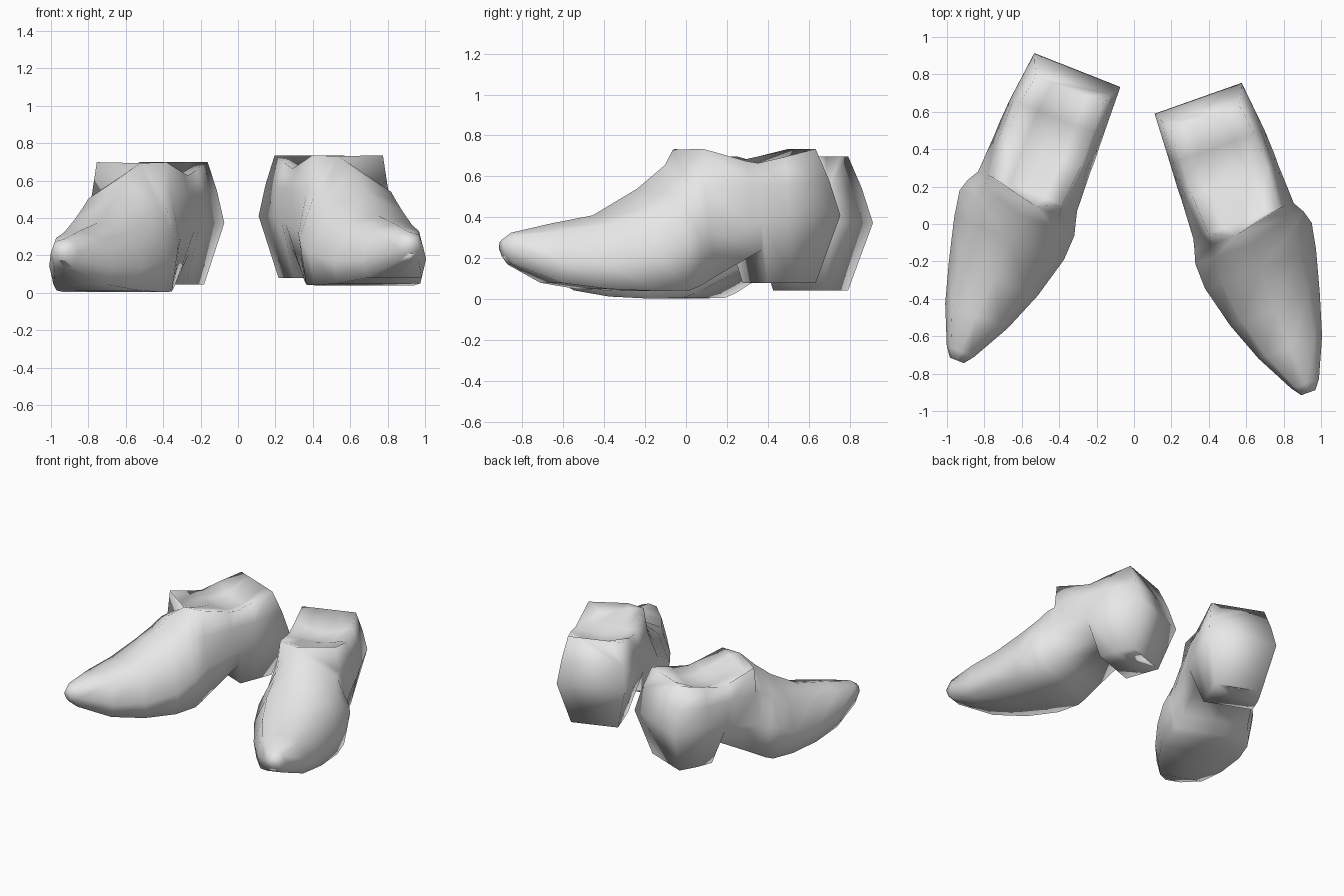
import bpy, bmesh, math
from mathutils import Matrix, Vector

cube = bpy.data.objects.get("Cube")
if cube:
    bpy.data.objects.remove(cube, do_unlink=True)

grey = bpy.data.materials.new("light grey")
grey.use_nodes = True
colour = (0.8, 0.8, 0.8, 1)
grey.diffuse_color = colour
grey.node_tree.nodes["Principled BSDF"].inputs["Base Color"].default_value = colour

# Cross-sections from heel to toe: distance along the shoe, the same for the
# sole edge, sideways shift, half widths (rim, shoulder, widest, sole),
# heights (rim, shoulder, widest, sole)
SECTIONS = [
    (0.11, 0.10, 0.00, 0.195, 0.225, 0.247, 0.17, 0.735, 0.58, 0.41, 0.08),
    (0.28, 0.23, 0.01, 0.210, 0.250, 0.268, 0.18, 0.695, 0.56, 0.41, 0.08),
    (0.42, 0.36, 0.01, 0.215, 0.250, 0.275, 0.18, 0.665, 0.56, 0.38, 0.08),
    (0.48, 0.40, 0.01, 0.215, 0.250, 0.275, 0.21, 0.675, 0.56, 0.37, 0.24),
    (0.70, 0.64, 0.01, 0.200, 0.230, 0.285, 0.24, 0.735, 0.55, 0.33, 0.115),
    (0.76, 0.74, 0.02, 0.000, 0.215, 0.310, 0.27, 0.730, 0.54, 0.31, 0.065),
    (0.83, 0.80, 0.02, 0.000, 0.220, 0.330, 0.28, 0.655, 0.49, 0.29, 0.043),
    (0.97, 0.97, 0.01, 0.000, 0.220, 0.315, 0.285, 0.540, 0.43, 0.21, 0.04),
    (1.20, 1.20, 0.01, 0.000, 0.190, 0.255, 0.235, 0.410, 0.36, 0.17, 0.05),
    (1.42, 1.42, 0.02, 0.000, 0.140, 0.180, 0.155, 0.370, 0.33, 0.18, 0.08),
    (1.63, 1.63, 0.03, 0.000, 0.055, 0.078, 0.055, 0.325, 0.31, 0.25, 0.17),
    (1.68, 1.67, 0.03, 0.000, 0.025, 0.040, 0.025, 0.290, 0.28, 0.25, 0.21),
]
BACK_BULGE = (0, -0.06, -0.11, 0)   # curve of the back wall, top to bottom

# Heights of the surface filling the opening: inner side, middle, outer side
FILLING = [
    (0.735, 0.735, 0.735),
    (0.65, 0.63, 0.65),
    (0.64, 0.63, 0.64),
    (0.66, 0.65, 0.66),
    (0.72, 0.69, 0.66),
]


def section_points(index):
    v, v_sole, shift, *rest = SECTIONS[index]
    widths, heights = rest[:4], rest[4:]
    half = []
    for level in range(4):
        along = v_sole if level == 3 else v
        if index == 0:
            along += BACK_BULGE[level]
        half.append((widths[level], along, heights[level]))
    inner = [Vector((shift - w, -a, z)) for w, a, z in half]
    outer = [Vector((shift + w, -a, z)) for w, a, z in reversed(half)]
    points = inner + [Vector((shift, -v_sole, heights[3]))] + outer
    # The throat of the upper peaks on the inner side
    if index == 5:
        points[0].x = points[-1].x = -0.06
    return points


def add_filling(bm, rings):
    rows = []
    for ring, heights in zip(rings, FILLING):
        a, b = ring[0].co, ring[-1].co
        middle = [bm.verts.new((*a.lerp(b, t).xy, z)) for t, z in zip((0.25, 0.5, 0.75), heights)]
        rows.append([ring[0], *middle, ring[-1]])
    for a, b in zip(rows, rows[1:]):
        for j in range(4):
            bm.faces.new((a[j + 1], a[j], b[j], b[j + 1]))
    # Join to the throat
    for j in range(4):
        bm.faces.new((rows[-1][j + 1], rows[-1][j], rings[5][0]))
    return rows[0]


def make_shoe(name, side, origin, turn):
    bm = bmesh.new()
    rings = [[bm.verts.new(p) for p in section_points(i)] for i in range(len(SECTIONS))]
    n = len(rings[0])
    # Upper and sole
    for a, b in zip(rings, rings[1:]):
        for j in range(n - 1):
            bm.faces.new((a[j], a[j + 1], b[j + 1], b[j]))
    back_rim = add_filling(bm, rings)
    # Back wall and toe tip
    back, tip = rings[0], rings[-1]
    bm.faces.new((*back_rim, back[n - 2], back[1]))
    bm.faces.new((tip[0], tip[1], tip[n - 2], tip[n - 1]))
    for ring in (back, tip):
        for j in (1, 2):
            bm.faces.new((ring[j], ring[j + 1], ring[n - 2 - j], ring[n - 1 - j]))
        bm.faces.new((ring[3], ring[4], ring[5]))
    bmesh.ops.remove_doubles(bm, verts=bm.verts, dist=0.0005)
    # Place the shoe, mirrored for the right foot
    place = (Matrix.Diagonal((side, 1, 1, 1)) @ Matrix.Translation(origin)
             @ Matrix.Rotation(math.radians(turn), 4, 'Z'))
    bmesh.ops.transform(bm, matrix=place, verts=bm.verts)
    bmesh.ops.recalc_face_normals(bm, faces=bm.faces)
    mesh = bpy.data.meshes.new(name)
    bm.to_mesh(mesh)
    bm.free()
    mesh.materials.append(grey)
    shoe = bpy.data.objects.new(name, mesh)
    bpy.context.collection.objects.link(shoe)
    bpy.ops.object.select_all(action='DESELECT')
    shoe.select_set(True)
    bpy.context.view_layer.objects.active = shoe
    bpy.ops.object.shade_smooth()


make_shoe("left_shoe", 1, (0.343, 0.672, 0), 19.5)
make_shoe("right_shoe", -1, (0.303, 0.823, -0.037), 21.5)
